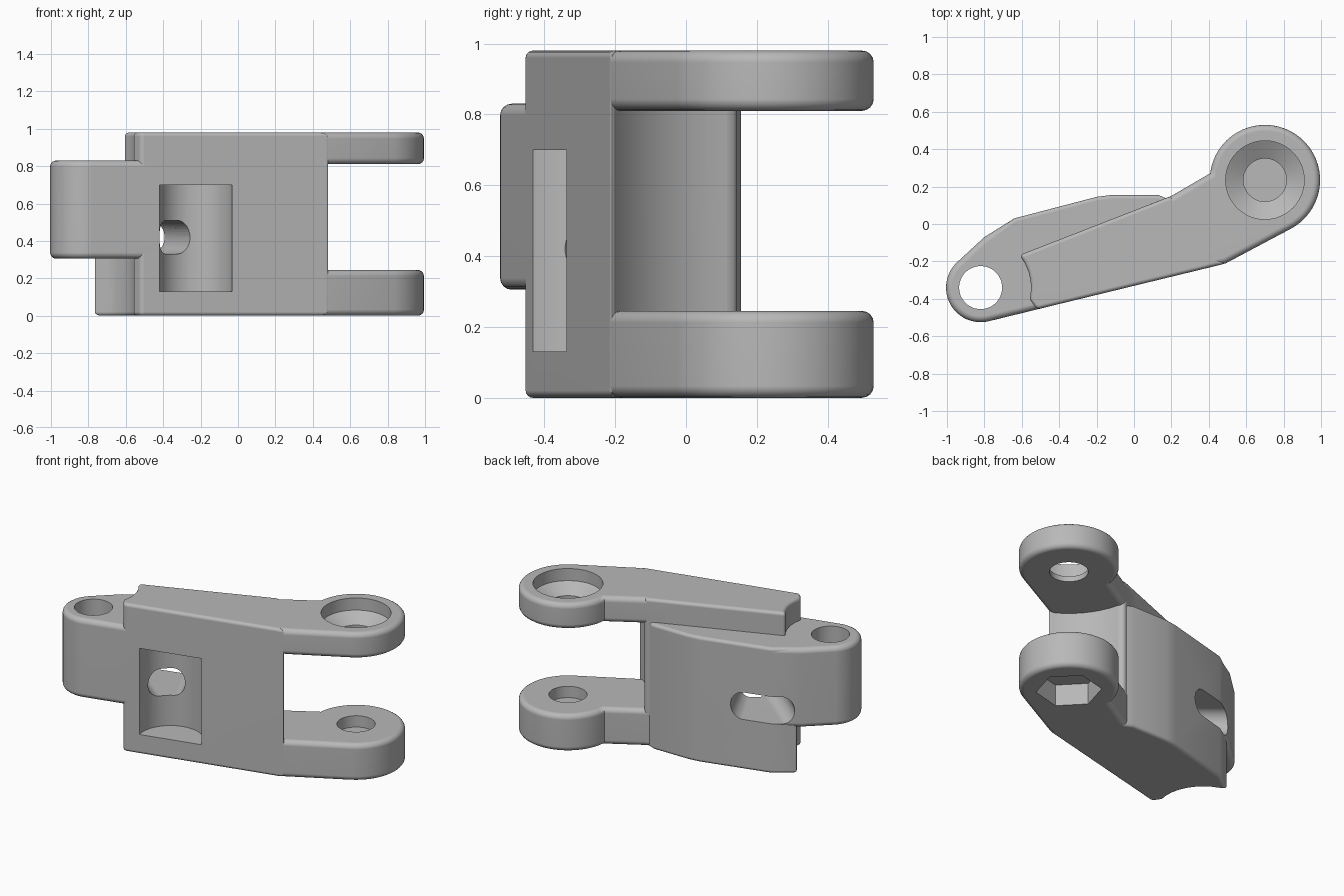
import bpy, bmesh
from math import radians, cos, sin, tau
from mathutils import Vector

cube = bpy.data.objects.get("Cube")
if cube:
    bpy.data.objects.remove(cube)

grey = bpy.data.materials.new("plain grey")
grey.use_nodes = True
colour = (0.48, 0.48, 0.48, 1)
grey.diffuse_color = colour
grey.node_tree.nodes["Principled BSDF"].inputs["Base Color"].default_value = colour

SMALL = Vector((-0.82, -0.34))   # axis of the single knuckle
BIG = Vector((0.70, 0.235))      # axis of the fork ears


def arc(centre, r, a0, a1, n):
    """Points along an arc, angles in degrees."""
    angles = [radians(a0 + (a1 - a0) * i / n) for i in range(n + 1)]
    return [(centre[0] + r * cos(a), centre[1] + r * sin(a)) for a in angles]


def loft(name, rings):
    """Closed solid through rings of equal point count."""
    bm = bmesh.new()
    loops = [[bm.verts.new(p) for p in ring] for ring in rings]
    n = len(loops[0])
    for a, b in zip(loops, loops[1:]):
        for i in range(n):
            j = (i + 1) % n
            bm.faces.new((a[i], a[j], b[j], b[i]))
    bm.faces.new(loops[0][::-1])
    bm.faces.new(loops[-1])
    bmesh.ops.recalc_face_normals(bm, faces=bm.faces)
    mesh = bpy.data.meshes.new(name)
    bm.to_mesh(mesh)
    bm.free()
    mesh.materials.append(grey)
    obj = bpy.data.objects.new(name, mesh)
    bpy.context.scene.collection.objects.link(obj)
    return obj


def prism(name, outline, z0, z1):
    return loft(name, [[(x, y, z) for x, y in outline] for z in (z0, z1)])


def turned(name, centre, profile, sides=48, turn=0):
    """Round or polygonal solid from (radius, height) pairs."""
    rings = []
    for r, z in profile:
        ring = arc(centre, r, turn, turn + 360, sides)[:-1]
        rings.append([(x, y, z) for x, y in ring])
    return loft(name, rings)


def front(x):
    """Point on the slanted front face."""
    return (x, -0.33 + 0.244 * x)


# Outlines
fork_end = arc(BIG, 0.492, -115, -166, 8)
body_outline = ([front(-0.52)] + fork_end +
                [(0.13, 0.155), (-0.12, 0.155), (-0.2, 0.145), (-0.64, 0.03), (-0.775, -0.065)] +
                arc(SMALL, 0.27, 70, -13, 8))
rib_outline = [front(-0.52)] + fork_end + [(0.2, 0.15)] + arc(SMALL, 0.27, 40, -13, 5)
ear_outline = ([front(0.05), front(0.49)] + arc(BIG, 0.295, -62, 173, 36) +
               [(0.2, 0.15), (0.05, 0.092)])
knuckle_outline = ([front(-0.2), (-0.2, 0.144), (-0.64, 0.03), (-0.8, -0.07)] +
                   arc(SMALL, 0.185, 135, 284, 24))

# Solid parts with their edge rounding
parts = [
    (prism("main_body", body_outline, 0, 0.83), 0.025),
    (prism("raised_rib", rib_outline, 0.1, 0.98), 0.03),
    (prism("upper_ear", ear_outline, 0.81, 0.98), 0.033),
    (prism("lower_ear", ear_outline, 0, 0.245), 0.033),
    (prism("knuckle", knuckle_outline, 0.305, 0.83), 0.033),
]

# Cutters: pin hole, countersink, blind hole, nut recess, front pocket
cutters = [
    turned("pin_hole_cutter", SMALL, [(0.115, 0.2), (0.115, 0.95)]),
    turned("countersink_cutter", BIG,
           [(0.115, 0.7), (0.115, 0.845), (0.21, 0.9), (0.21, 1.1)]),
    turned("blind_hole_cutter", BIG, [(0.115, 0.17), (0.115, 0.5)]),
    turned("nut_recess_cutter", BIG, [(0.195, -0.1), (0.195, 0.14)], sides=6, turn=14),
    turned("pocket_cutter", (-0.225, -0.385), [(0.2, 0.13), (0.2, 0.7)], sides=64),
]


# Flared slot from the pocket out through the back
def slot_ring(t, h=0.09, steps=32):
    centre = Vector((-0.335, -0.265)).lerp(Vector((-0.575, 0.02)), t)
    half = Vector((0.075, 0.085)).lerp(Vector((0.185, 0.07)), t)
    length = half.length
    ring = []
    for i in range(steps):
        a = tau * (i + 0.5) / steps
        side = 1 if cos(a) > 0 else -1
        k = (side * (length - h) + h * cos(a)) / length
        p = centre + half * k
        ring.append((p.x, p.y, 0.42 + h * sin(a)))
    return ring


cutters.append(loft("slot_cutter", [slot_ring(-0.35), slot_ring(1.5)]))

# Round the edges, make the cuts and bake the result
for obj, width in parts:
    bevel = obj.modifiers.new("rounding", 'BEVEL')
    bevel.width = width
    bevel.segments = 4
    bevel.limit_method = 'ANGLE'
    bevel.angle_limit = radians(60)
    for cutter in cutters:
        cut = obj.modifiers.new("cut", 'BOOLEAN')
        cut.operation = 'DIFFERENCE'
        cut.solver = 'EXACT'
        cut.object = cutter

bpy.context.view_layer.update()
graph = bpy.context.evaluated_depsgraph_get()
baked = [bpy.data.meshes.new_from_object(obj.evaluated_get(graph)) for obj, _ in parts]
for (obj, _), mesh in zip(parts, baked):
    obj.modifiers.clear()
    obj.data = mesh
for cutter in cutters:
    bpy.data.objects.remove(cutter)

# Smooth shading with crisp cut edges
bpy.ops.object.select_all(action='DESELECT')
for obj, _ in parts:
    obj.select_set(True)
bpy.context.view_layer.objects.active = parts[0][0]
bpy.ops.object.shade_smooth_by_angle(angle=radians(32))
for obj, _ in parts:
    weighted = obj.modifiers.new("flat_face_normals", 'WEIGHTED_NORMAL')
    weighted.keep_sharp = True
